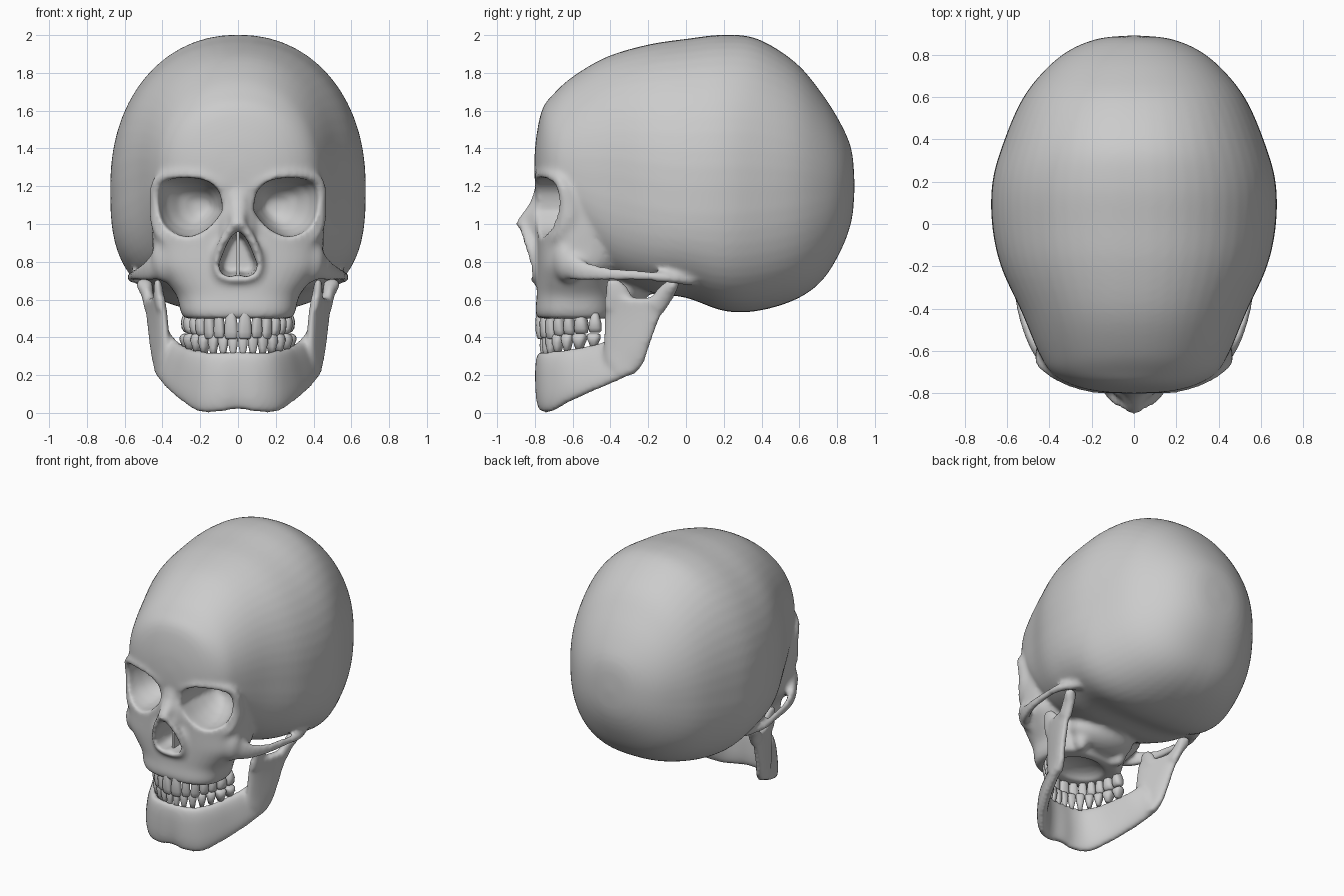
import bpy, bmesh, math
from mathutils import Vector, Matrix

if "Cube" in bpy.data.objects:
    bpy.data.objects.remove(bpy.data.objects["Cube"])

V = Vector
SIDES = (-1, 1)


def spline(rows, k=5):
    """Smooth curve through rows of numbers."""
    out = []
    for i in range(len(rows) - 1):
        p0, p1, p2, p3 = (rows[min(max(j, 0), len(rows) - 1)] for j in range(i - 1, i + 3))
        for s in range(k):
            t = s / k
            out.append([0.5 * (2 * b + (c - a) * t + (2 * a - 5 * b + 4 * c - d) * t * t
                               + (3 * b - a - 3 * c + d) * t ** 3)
                        for a, b, c, d in zip(p0, p1, p2, p3)])
    out.append(list(rows[-1]))
    return out


def power(v, n):
    return math.copysign(abs(v) ** (2 / n), v)


def ring(centre, u, v, n=2.0, count=24):
    """Superellipse with half axes u and v."""
    return [centre + u * power(math.cos(a), n) + v * power(math.sin(a), n)
            for a in (2 * math.pi * i / count for i in range(count))]


def loft(bm, rings):
    loops = [[bm.verts.new(p) for p in r] for r in rings]
    for a, b in zip(loops, loops[1:]):
        for i in range(len(a)):
            j = (i + 1) % len(a)
            bm.faces.new((a[i], a[j], b[j], b[i]))
    bm.faces.new(loops[0])
    bm.faces.new(loops[-1])


def tube(bm, path, ref, side=1):
    """Elliptical tube; rows are x, y, z, radius a, radius b."""
    rows = spline([(side * r[0], *r[1:]) for r in path])
    pts = [V(r[:3]) for r in rows]
    rings = []
    for i, r in enumerate(rows):
        t = (pts[min(i + 1, len(pts) - 1)] - pts[max(i - 1, 0)]).normalized()
        u = t.cross(V(ref)).normalized()
        rings.append(ring(pts[i], u * r[3], u.cross(t) * r[4], count=14))
    loft(bm, rings)


def ball(bm, centre, radii):
    bmesh.ops.create_uvsphere(bm, u_segments=24, v_segments=16, radius=1,
                              matrix=Matrix.Translation(centre) @ Matrix.Diagonal((*radii, 1)))


def make(name, bm):
    bmesh.ops.recalc_face_normals(bm, faces=bm.faces[:])
    mesh = bpy.data.meshes.new(name)
    bm.to_mesh(mesh)
    bm.free()
    mesh.shade_smooth()
    ob = bpy.data.objects.new(name, mesh)
    bpy.context.collection.objects.link(ob)
    return ob


def modify(ob, kind, **settings):
    mod = ob.modifiers.new(kind.lower(), kind)
    for key, value in settings.items():
        setattr(mod, key, value)
    bpy.context.view_layer.objects.active = ob
    bpy.ops.object.modifier_apply(modifier=mod.name)


X, Y, Z = V((1, 0, 0)), V((0, 1, 0)), V((0, 0, 1))

# Braincase: cross-sections along y (y, top, bottom, widest height, half width)
bm = bmesh.new()
sections = [(-.803, 1.33, 1.29, 1.31, .02), (-.793, 1.46, 1.15, 1.30, .17),
            (-.76, 1.61, 1.10, 1.30, .30), (-.70, 1.69, 1.07, 1.30, .395),
            (-.60, 1.78, .95, 1.28, .455), (-.42, 1.885, .73, 1.27, .53),
            (-.20, 1.95, .64, 1.23, .63), (0, 1.98, .61, 1.2, .672),
            (.20, 2.002, .54, 1.2, .67), (.38, 1.98, .54, 1.2, .62),
            (.58, 1.855, .60, 1.2, .535), (.72, 1.69, .70, 1.2, .43),
            (.82, 1.53, .86, 1.2, .31), (.877, 1.39, 1.02, 1.2, .17),
            (.892, 1.22, 1.18, 1.2, .02)]
rings = []
for y, top, low, mid, w in spline(sections, 4):
    pts = []
    for i in range(56):
        c, s = math.cos(i * math.pi / 28), math.sin(i * math.pi / 28)
        n = 2.15 if s >= 0 else 3.1 - 0.8 * max(0, y) / .89
        pts.append(V((w * power(c, n), y, mid + (top - mid if s >= 0 else mid - low) * power(s, n))))
    rings.append(pts)
loft(bm, rings)

# Face block: horizontal sections (z, front, back, half width)
face = [(1.30, -.775, -.40, .42), (1.15, -.785, -.36, .445), (1.0, -.79, -.32, .455),
        (.88, -.79, -.30, .452), (.78, -.79, -.32, .445), (.70, -.79, -.35, .385),
        (.62, -.79, -.36, .325), (.54, -.797, -.37, .305), (.5, -.787, -.38, .285)]
loft(bm, [ring(V((0, (f + b) / 2, z)), X * w, Y * (b - f) / 2, 2.7, 48)
          for z, f, b, w in spline(face, 4)])

# Nose bridge, and base of the skull
tube(bm, [(0, -.765, 1.2, .06, .03), (0, -.80, 1.1, .05, .03), (0, -.85, 1.03, .045, .03),
          (0, -.89, .985, .04, .022)], Y)
ball(bm, (0, -.76, .98), (.11, .085, .17))
ball(bm, (0, -.2, .73), (.25, .3, .1))
ball(bm, (0, -.34, .65), (.25, .14, .12))
for s in SIDES:
    # Eye socket rim
    tube(bm, [(.08, -.78, 1.2, .024, .024), (.2, -.775, 1.255, .026, .026), (.34, -.73, 1.262, .026, .026),
              (.43, -.665, 1.22, .027, .03), (.443, -.62, 1.1, .024, .05), (.432, -.63, .99, .027, .05),
              (.38, -.69, .92, .03, .03), (.25, -.745, .905, .025, .025), (.13, -.765, .96, .025, .025)], Y, s)
    # Edge of the nose opening
    tube(bm, [(.03, -.86, .985, .024, .024), (.085, -.835, .9, .022, .025), (.115, -.805, .8, .02, .025),
              (.09, -.80, .725, .018, .022), (0, -.812, .705, .015, .02)], Y, s)
    # Cheekbone and arch
    ball(bm, (s * .38, -.63, .81), (.08, .075, .12))
    tube(bm, [(.39, -.65, .80, .05, .085), (.47, -.565, .755, .03, .06), (.53, -.42, .735, .02, .04),
              (.555, -.25, .728, .02, .032), (.56, -.1, .715, .026, .028), (.50, .04, .70, .035, .03)], Z, s)
    # Plates behind the upper jaw
    ball(bm, (s * .16, -.36, .62), (.06, .07, .13))
skull = make("skull", bm)

# Cutter for sockets, nose opening and palate
bm = bmesh.new()
socket = [(.082, 1.07), (.10, 1.17), (.17, 1.23), (.30, 1.245), (.40, 1.215), (.428, 1.13),
          (.405, 1.02), (.34, .955), (.25, .935), (.15, .985)]
outline = spline(socket + socket[:1], 4)[:-1]
for s in SIDES:
    rings = []
    for y, k in ((-.98, 1), (-.69, 1), (-.63, .94), (-.56, .8), (-.49, .55), (-.45, .25)):
        cx = .255 - .08 * (1 - k)
        rings.append([V((s * (cx + (x - .255) * k), y, 1.09 + (z - 1.09) * k)) for x, z in outline])
    loft(bm, rings)
half = [(.03, .945), (.065, .88), (.102, .785), (.092, .735), (.04, .72)]
nose = [(0, .96)] + half + [(0, .735)] + [(-x, z) for x, z in reversed(half)]
loft(bm, [[V((x * k, y, .83 + (z - .83) * k)) for x, z in nose]
          for y, k in ((-1, 1), (-.72, 1), (-.56, .8))])
ball(bm, (0, -.57, .48), (.19, .15, .08))
cutter = make("skull_cutter", bm)
cutter.hide_render = True

modify(skull, 'REMESH', mode='VOXEL', voxel_size=.015)
modify(skull, 'BOOLEAN', operation='DIFFERENCE', object=cutter, solver='EXACT')
modify(skull, 'REMESH', mode='VOXEL', voxel_size=.0145)
modify(skull, 'SMOOTH', factor=.5, iterations=6)
skull.data.shade_smooth()
bpy.data.objects.remove(cutter)

# Nasal septum
bm = bmesh.new()
bmesh.ops.create_cube(bm, size=1, matrix=Matrix.Translation((0, -.65, .835))
                      @ Matrix.Diagonal((.016, .22, .25, 1)))
make("nasal_septum", bm).data.shade_flat()

# Lower jaw body: bottom and top points from chin to angle
bm = bmesh.new()
stations = [(0, -.755, .018, 0, -.765, .325), (.1, -.757, .004, .09, -.76, .325),
            (.2, -.715, .003, .17, -.725, .325), (.285, -.62, .055, .235, -.64, .335),
            (.35, -.5, .11, .285, -.52, .355), (.40, -.37, .165, .33, -.42, .385),
            (.42, -.27, .215, .385, -.36, .44)]
full = [(-r[0], r[1], r[2], -r[3], r[4], r[5]) for r in reversed(stations[1:])] + stations
rows = spline(full, 4)
rings = []
for i, r in enumerate(rows):
    low, top = V(r[:3]), V(r[3:])
    a, b = rows[max(i - 1, 0)], rows[min(i + 1, len(rows) - 1)]
    out = V((b[0] - a[0], b[1] - a[1], 0)).normalized().cross(Z)
    rings.append(ring((low + top) / 2, (top - low) / 2, out * .037, 2.6))
loft(bm, rings)

# Jaw branches: front x, front y, back x, back y, z
branch = [(.405, -.36, .41, -.28, .20), (.385, -.42, .432, -.225, .26), (.375, -.435, .452, -.195, .35),
          (.385, -.43, .47, -.14, .5), (.40, -.43, .482, -.10, .61)]
for s in SIDES:
    rings = []
    for fx, fy, bx, by, z in spline(branch, 4):
        f, b = V((s * fx, fy, z)), V((s * bx, by, z))
        rings.append(ring((f + b) / 2, (b - f) / 2, (b - f).normalized().cross(Z) * .032, 2.6))
    loft(bm, rings)
    tube(bm, [(.465, -.16, .56, .034, .055), (.48, -.11, .63, .034, .05), (.495, -.07, .68, .045, .035),
              (.495, -.055, .705, .03, .02)], Y, s)
    tube(bm, [(.41, -.35, .56, .03, .085), (.42, -.365, .63, .028, .07), (.425, -.39, .69, .02, .04),
              (.425, -.395, .71, .01, .02)], Y, s)
jaw = make("lower_jaw", bm)
modify(jaw, 'REMESH', mode='VOXEL', voxel_size=.013)
modify(jaw, 'SMOOTH', factor=.5, iterations=10)
jaw.data.shade_smooth()


def teeth(name, rx, ry, widths, depths, root, gum, tip):
    """Row of teeth along a half ellipse, mirrored about the middle."""
    bm = bmesh.new()
    angle = 0
    for i, (w, d) in enumerate(zip(widths, depths)):
        step = w / math.hypot(rx * math.cos(angle + .08), ry * math.sin(angle + .08))
        a = angle + step / 2
        angle += step
        f = i / (len(widths) - 1)
        r, g, e = (p[0] + (p[1] - p[0]) * f for p in (root, gum, tip))
        if i == 2:
            e, r = e + .1 * (e - g), r - .15 * (e - g)
        for s in SIDES:
            pos = V((s * rx * math.sin(a), -.43 - ry * math.cos(a), 0))
            t = V((s * rx * math.cos(a), ry * math.sin(a), 0)).normalized()
            nrm = t.cross(Z)
            profile = [(r, .45, .6), (g, .7, .85), (g + (e - g) * .3, .9, 1), (g + (e - g) * .7, .98, .9),
                       (g + (e - g) * .92, .9, .65), (e, .65, .35)]
            loft(bm, [ring(pos + Z * z, t * w / 2 * kw, nrm * d / 2 * kd, 2.6, 14)
                      for z, kw, kd in profile])
    return make(name, bm)


# Teeth
teeth("upper_teeth", .265, .345, (.074, .06, .062, .06, .06, .076, .072),
      (.05, .045, .055, .07, .07, .085, .08), (.56, .53), (.52, .505), (.39, .425))
teeth("lower_teeth", .275, .325, (.052, .056, .06, .062, .064, .08, .076),
      (.042, .042, .05, .065, .065, .08, .08), (.29, .345), (.33, .375), (.415, .42))
